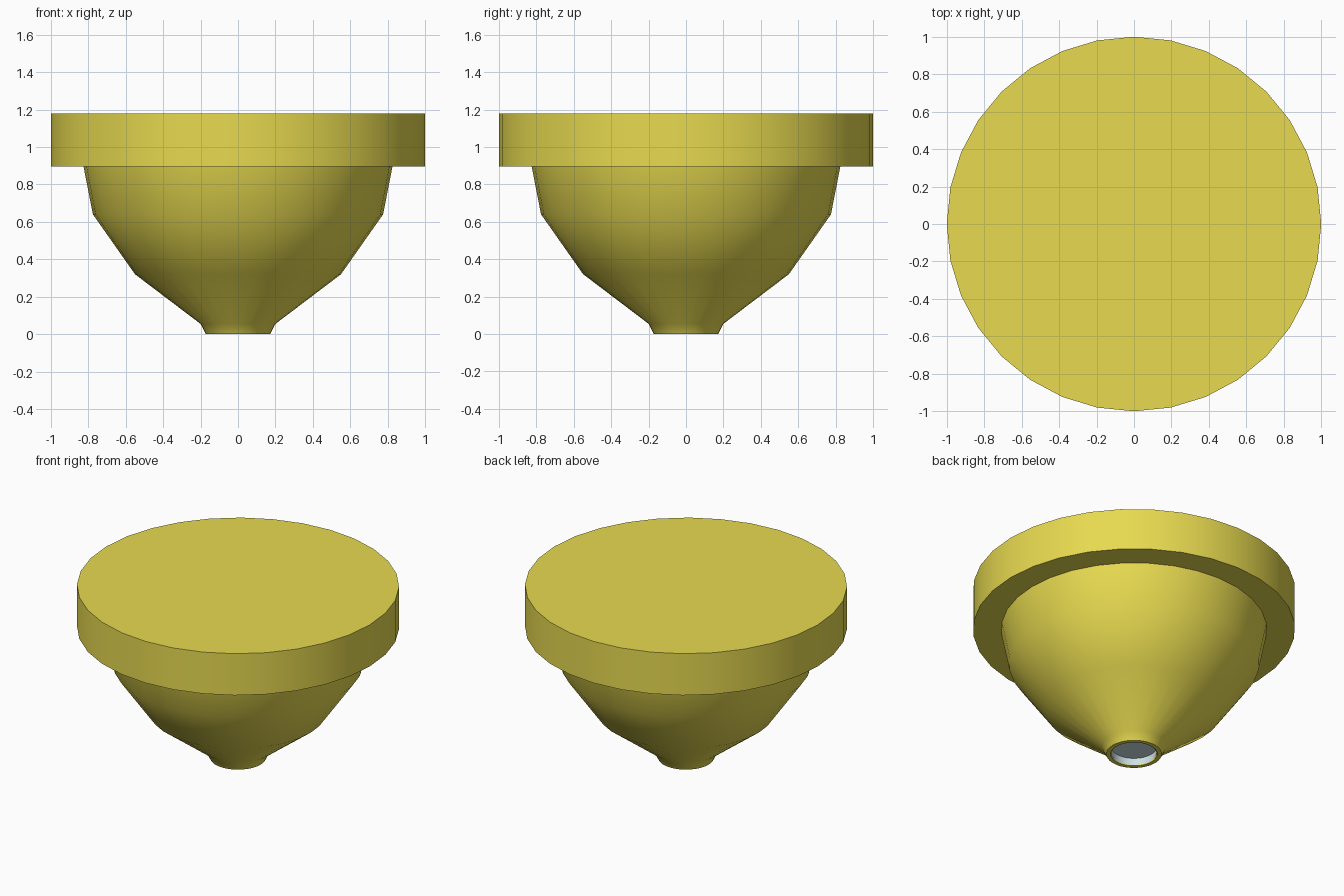
import bpy, bmesh, math

if "Cube" in bpy.data.objects:
    bpy.data.objects.remove(bpy.data.objects["Cube"])

SIDES = 32

def material(name, color):
    m = bpy.data.materials.new(name)
    m.diffuse_color = color
    m.use_nodes = True
    m.node_tree.nodes["Principled BSDF"].inputs["Base Color"].default_value = m.diffuse_color
    return m

def lathe(name, profile, mat):
    """Revolve an (r, z) profile around the z axis."""
    bm = bmesh.new()
    verts = [bm.verts.new((r, 0, z)) for r, z in profile]
    edges = [bm.edges.new(pair) for pair in zip(verts, verts[1:])]
    bmesh.ops.spin(bm, geom=verts + edges, cent=(0, 0, 0), axis=(0, 0, 1),
                   angle=2 * math.pi, steps=SIDES, use_merge=True)
    bmesh.ops.remove_doubles(bm, verts=bm.verts, dist=1e-4)
    bmesh.ops.recalc_face_normals(bm, faces=bm.faces)
    mesh = bpy.data.meshes.new(name)
    bm.to_mesh(mesh)
    bm.free()
    ob = bpy.data.objects.new(name, mesh)
    bpy.context.collection.objects.link(ob)
    mesh.materials.append(mat)
    bpy.ops.object.select_all(action='DESELECT')
    ob.select_set(True)
    bpy.context.view_layer.objects.active = ob
    bpy.ops.object.shade_smooth_by_angle(angle=math.radians(30))
    return ob

yellow = material("yellow", (0.80, 0.70, 0.08, 1))
glass = material("pale_blue", (0.62, 0.75, 0.78, 1))

# Tapered bowl with a neck, a narrow bottom rim and a wide flat-topped flange
lathe("housing", [(0.0, 0.06), (0.145, 0.06), (0.145, 0), (0.172, 0),
                  (0.2, 0.055), (0.55, 0.32), (0.775, 0.64), (0.825, 0.895),
                  (1, 0.895), (1, 1.18), (0, 1.18)], yellow)

# Recessed cup lining the bottom opening
cup = lathe("lens_cup", [(0.14, 0.003), (0.14, 0.05), (0, 0.05)], glass)
# Normals face into the opening
bm = bmesh.new()
bm.from_mesh(cup.data)
if sum(f.normal.z for f in bm.faces) > 0:
    bmesh.ops.reverse_faces(bm, faces=bm.faces)
bm.to_mesh(cup.data)
bm.free()
